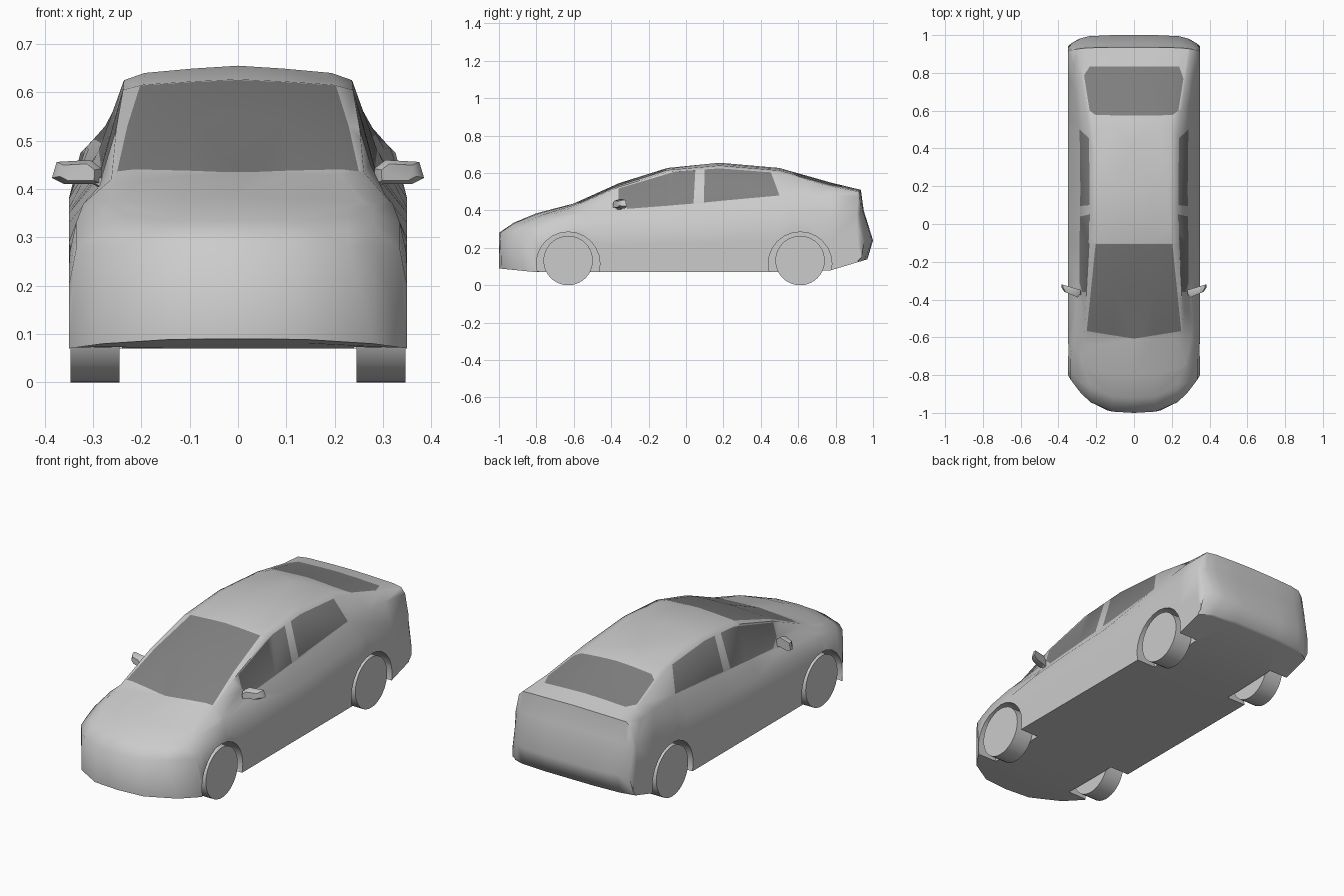
import bpy, bmesh
from math import pi
from mathutils import Vector, Matrix

cube = bpy.data.objects.get("Cube")
if cube:
    bpy.data.objects.remove(cube)


def material(name, grey):
    m = bpy.data.materials.new(name)
    m.use_nodes = True
    m.diffuse_color = (grey, grey, grey, 1)
    m.node_tree.nodes["Principled BSDF"].inputs["Base Color"].default_value = m.diffuse_color
    return m


paint = material("light grey paint", 0.6)
glass = material("dark grey glass", 0.22)


def finish(name, bm, *mats):
    mesh = bpy.data.meshes.new(name)
    bm.to_mesh(mesh)
    bm.free()
    ob = bpy.data.objects.new(name, mesh)
    bpy.context.collection.objects.link(ob)
    for m in mats:
        mesh.materials.append(m)
    return ob


def activate(ob):
    bpy.ops.object.select_all(action="DESELECT")
    ob.select_set(True)
    bpy.context.view_layer.objects.active = ob


def smooth(ob, angle):
    activate(ob)
    bpy.ops.object.shade_smooth_by_angle(angle=angle)


def cylinder(bm, radius, x0, x1, y, z, segments):
    place = Matrix.Translation(((x0 + x1) / 2, y, z)) @ Matrix.Rotation(pi / 2, 4, "Y")
    bmesh.ops.create_cone(bm, cap_ends=True, segments=segments, radius1=radius,
                          radius2=radius, depth=abs(x1 - x0), matrix=place)


# Body cross-sections: y, top z, roof edge x and z, belt x and z, shoulder z
STATIONS = [
    (-1, .28, .28, .285, .335, .275, .2),
    (-.92, .335, .28, .325, .335, .3, .23),
    (-.8, .385, .28, .365, .335, .33, .26),
    (-.6, .437, .262, .42, .32, .37, .29),
    (-.36, .545, .252, .525, .288, .405, .33),
    (-.1, .627, .238, .605, .288, .425, .35),
    (.18, .655, .236, .625, .287, .44, .36),
    (.5, .627, .238, .6, .288, .48, .38),
    (.77, .55, .275, .53, .315, .485, .38),
    (.935, .51, .3, .5, .326, .475, .38),
    (.95, .4, .31, .395, .338, .38, .3),
    (1, .24, .29, .24, .335, .235, .2),
]
HALF = .35


def bend(x, y):
    """Sweep the nose and tail corners back towards the middle."""
    front = max(0, (-.6 - y) / .4) * .2 * (x / HALF) ** 3
    rear = max(0, (y - .9) / .1) * .06 * (x / HALF) ** 6
    return y + front - rear


def section(y, top, rx, rz, bx, bz, sz):
    drop = top - rz
    low = [(f * HALF, None) for f in (0, .4, .8, 1)]
    high = [(HALF, (sz + .1) / 2), (HALF, sz), (bx, bz), (rx, rz),
            (rx * .82, top - drop * .5), (rx * .4, top - drop * .2), (0, top)]
    points = []
    for x, z in low + high:
        py = bend(x, y)
        if z is None:
            py -= .03 * (y > .99)
            z = .07 + max(0, -py - .8) * .1 + max(0, py - .74) * .3
        points.append((x, py, z))
    return points


def body_mesh():
    bm = bmesh.new()
    for side in (1, -1):
        rings = [[bm.verts.new((side * x, y, z)) for x, y, z in section(*s)] for s in STATIONS]
        for a, b in zip(rings, rings[1:]):
            for i in range(len(a) - 1):
                bm.faces.new((a[i], a[i + 1], b[i + 1], b[i]))
        for r in (rings[0], rings[-1]):
            for i in range(3):
                bm.faces.new((r[i], r[i + 1], r[-2 - i], r[-1 - i]))
            bm.faces.new(r[3:8])
    bmesh.ops.remove_doubles(bm, verts=bm.verts, dist=.0005)
    bmesh.ops.recalc_face_normals(bm, faces=bm.faces)
    return bm


body = finish("car_body", body_mesh(), paint, glass)

# Wheel arches
AXLES = (-.63, .61)
bm = bmesh.new()
for y in AXLES:
    for side in (1, -1):
        cylinder(bm, .17, side * .24, side * .45, y, .115, 24)
cutter = finish("arch_cutter", bm)
cutter.hide_render = True
mod = body.modifiers.new("arches", "BOOLEAN")
mod.object, mod.operation, mod.solver = cutter, "DIFFERENCE", "EXACT"
activate(body)
bpy.ops.object.modifier_apply(modifier="arches")
bpy.data.objects.remove(cutter)


def cut_window(bm, outline, lift, keep):
    """Cut a convex outline into the faces that pass keep and make it glass."""
    points = [lift(Vector(p)) for p in outline]
    centre = sum(points, Vector()) / len(points)
    axis = (points[1] - points[0]).cross(points[2] - points[1])
    inside = [f for f in bm.faces if keep(f)]
    for p, q in zip(points, points[1:] + points[:1]):
        n = axis.cross(q - p)
        if n.dot(centre - p) < 0:
            n.negate()
        parts = set(inside)
        for f in inside:
            parts.update(f.edges, f.verts)
        cut = bmesh.ops.bisect_plane(bm, geom=list(parts), dist=1e-5, plane_co=p, plane_no=n)
        faces = set(inside) | {g for g in cut["geom"] if isinstance(g, bmesh.types.BMFace)}
        inside = [f for f in faces if f.is_valid and n.dot(f.calc_center_median() - p) > 0]
    for f in inside:
        f.material_index = 1


# Windows
bm = bmesh.new()
bm.from_mesh(body.data)
from_above = lambda p: Vector((p[0], p[1], 0))
faces_up = lambda f: f.normal.z > .45 and f.calc_center_median().z > .3
cut_window(bm, [(0, -.607), (.25, -.567), (.203, -.105), (-.203, -.105), (-.25, -.567)],
           from_above, faces_up)
rear = [(.2, .575), (.235, .6), (.265, .79), (.24, .835)]
cut_window(bm, rear + [(-x, y) for x, y in reversed(rear)], from_above, faces_up)
from_side = lambda p: Vector((0, p[0], p[1]))
for side in (1, -1):
    faces_out = lambda f: f.normal.x * side > .3 and f.calc_center_median().z > .3
    cut_window(bm, [(-.37, .515), (-.1, .595), (.05, .612), (.04, .437), (-.31, .407), (-.36, .45)],
               from_side, faces_out)
    cut_window(bm, [(.1, .617), (.2, .617), (.46, .592), (.515, .486), (.095, .442)],
               from_side, faces_out)
bm.to_mesh(body.data)
bm.free()
smooth(body, 1.05)

# Wheels
for y, end in zip(AXLES, ("front", "rear")):
    for side, hand in ((1, "left"), (-1, "right")):
        bm = bmesh.new()
        cylinder(bm, .132, side * .245, side * .347, y, .132, 40)
        smooth(finish(f"{end}_{hand}_wheel", bm, paint), .6)

# Door mirrors: a tapered shell on a short arm
SHELL = [(.283, .41), (.36, .41), (.385, .423), (.375, .456), (.305, .46), (.282, .442)]
ARM = [(.262, .415), (.283, .4), (.3, .41), (.29, .43)]
for side, hand in ((1, "left"), (-1, "right")):
    bm = bmesh.new()
    for outline, depth in ((SHELL, .04), (ARM, .025)):
        cx = sum(p[0] for p in outline) / len(outline)
        cz = sum(p[1] for p in outline) / len(outline)
        loops = []
        for scale, shift in ((.7, -depth), (1, -depth * .4), (1, 0)):
            loops.append([bm.verts.new((side * (cx + (x - cx) * scale),
                                        -.335 + shift + (x - .33) * .3,
                                        cz + (z - cz) * scale)) for x, z in outline])
        for a, b in zip(loops, loops[1:]):
            for i in range(len(a)):
                bm.faces.new((a[i - 1], a[i], b[i], b[i - 1]))
        bm.faces.new(loops[0])
        bm.faces.new(loops[-1])
    bmesh.ops.recalc_face_normals(bm, faces=bm.faces)
    smooth(finish(f"{hand}_mirror", bm, paint), .9)
